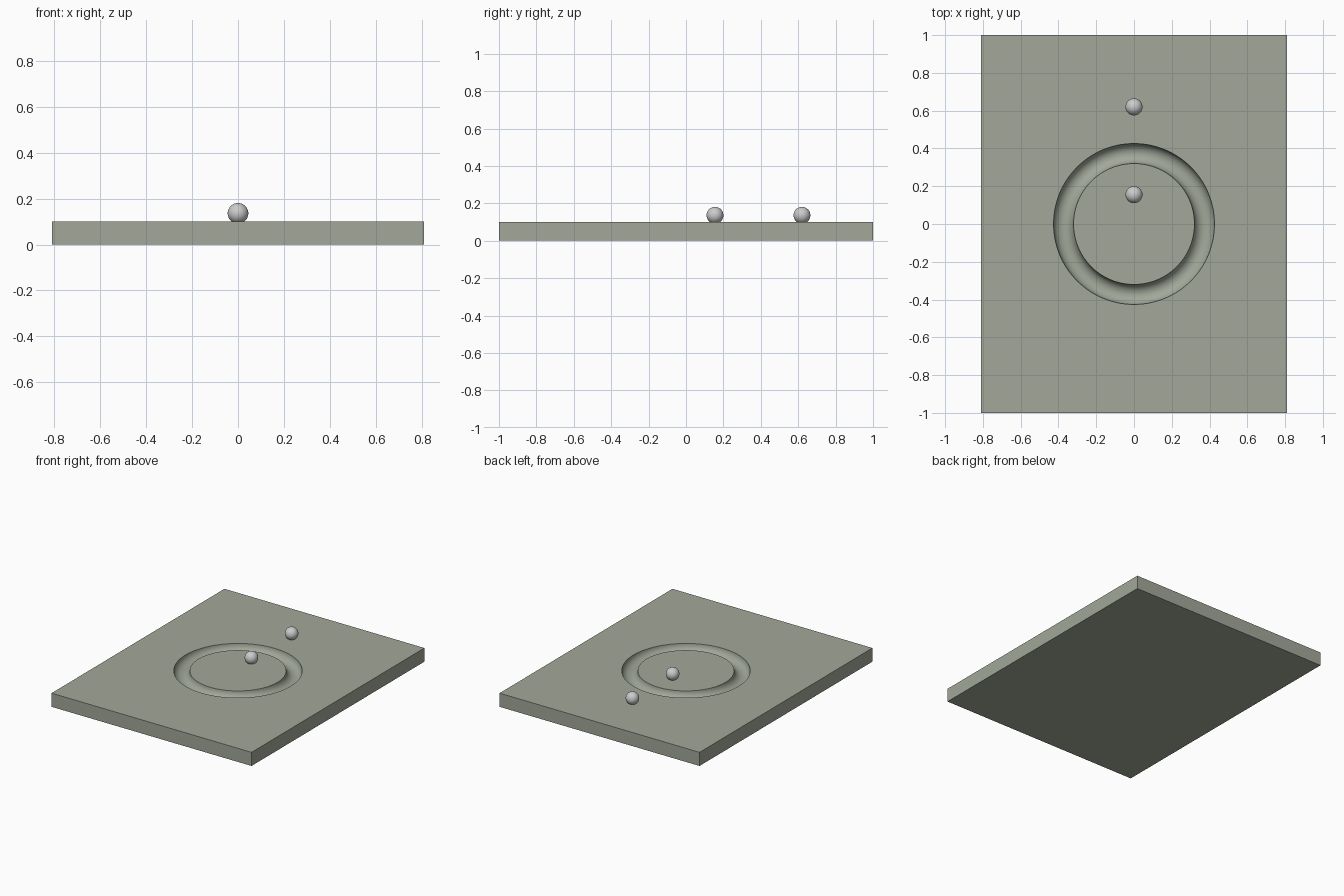
import bpy
import math

if "Cube" in bpy.data.objects:
    bpy.data.objects.remove(bpy.data.objects["Cube"])


def material(name, rgb):
    m = bpy.data.materials.new(name)
    m.diffuse_color = (*rgb, 1.0)
    m.use_nodes = True
    m.node_tree.nodes["Principled BSDF"].inputs["Base Color"].default_value = m.diffuse_color
    return m


sage = material("sage grey", (0.36, 0.39, 0.32))
silver = material("light grey", (0.60, 0.60, 0.60))

TOP = 0.10

# Flat rectangular slab
bpy.ops.mesh.primitive_cube_add(size=1, location=(0, 0, TOP / 2))
slab = bpy.context.object
slab.name = "slab"
slab.scale = (1.62, 2.0, TOP)
bpy.ops.object.transform_apply(location=True, rotation=False, scale=True)
slab.data.materials.append(sage)

# Ring cutter for the half-round groove
bpy.ops.mesh.primitive_torus_add(location=(0, 0, TOP), major_radius=0.373,
                                 minor_radius=0.053, major_segments=128,
                                 minor_segments=32)
cutter = bpy.context.object
cutter.name = "groove_cutter"
cutter.hide_render = True
cutter.data.materials.append(sage)

# Cut the groove, then drop the cutter
bpy.ops.object.select_all(action='DESELECT')
slab.select_set(True)
bpy.context.view_layer.objects.active = slab
cut = slab.modifiers.new("groove", 'BOOLEAN')
cut.operation = 'DIFFERENCE'
cut.solver = 'EXACT'
cut.object = cutter
bpy.ops.object.modifier_apply(modifier=cut.name)
bpy.data.objects.remove(cutter)
bpy.ops.object.shade_smooth_by_angle(angle=math.radians(30))

# Two balls, slightly sunk into the slab
for name, y in (("inner_ball", 0.155), ("outer_ball", 0.62)):
    bpy.ops.mesh.primitive_uv_sphere_add(segments=48, ring_count=24, radius=0.045,
                                         location=(0, y, 0.136))
    ball = bpy.context.object
    ball.name = name
    ball.data.materials.append(silver)
    bpy.ops.object.shade_smooth()
